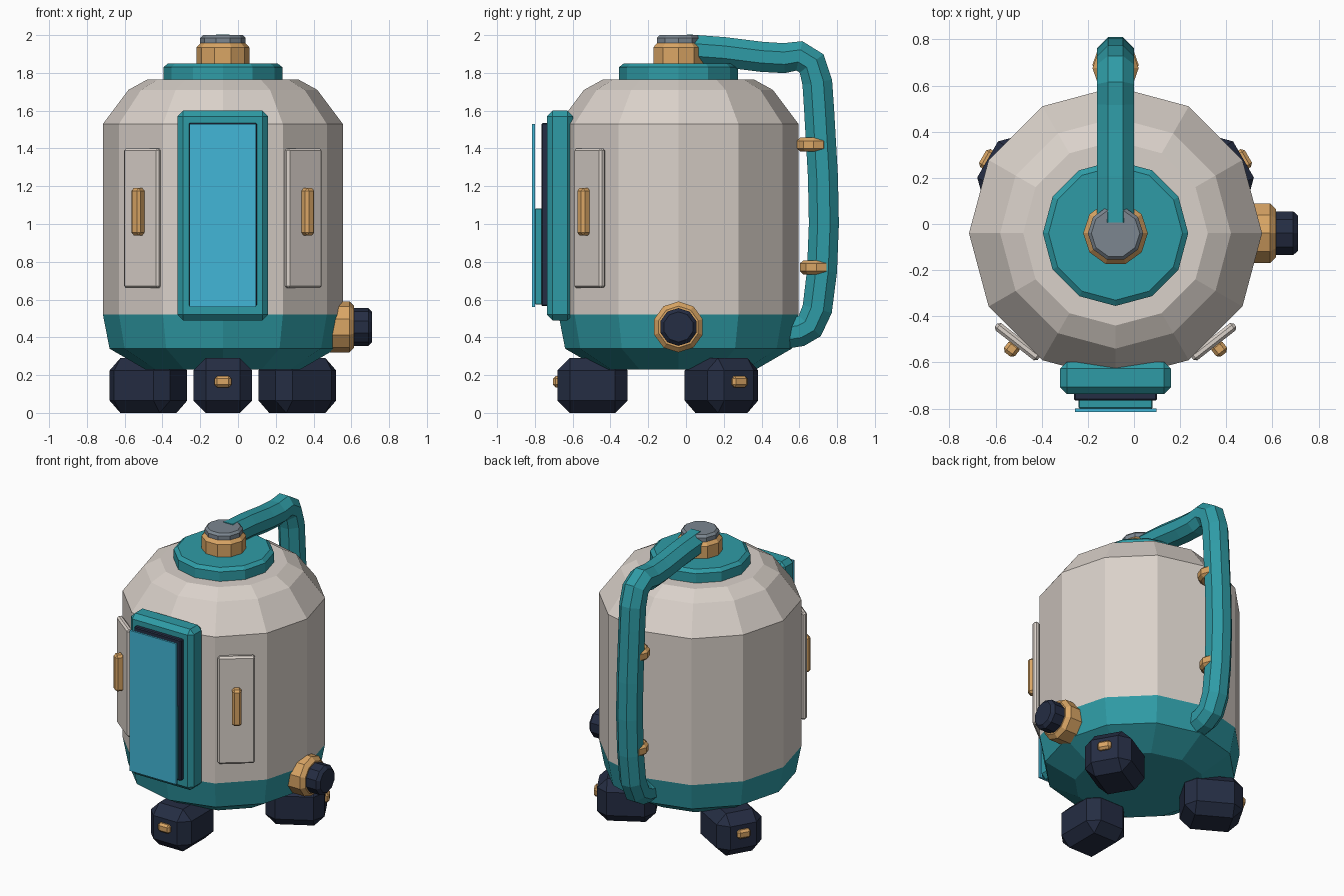
import bpy, bmesh, math
from mathutils import Vector, Matrix

if "Cube" in bpy.data.objects:
    bpy.data.objects.remove(bpy.data.objects["Cube"], do_unlink=True)

CX, CY = -0.08, -0.04  # axis of the tank


def material(name, rgb):
    m = bpy.data.materials.new(name)
    m.use_nodes = True
    m.diffuse_color = (*rgb, 1)
    m.node_tree.nodes["Principled BSDF"].inputs["Base Color"].default_value = (*rgb, 1)
    return m


cream = material("cream", (0.70, 0.64, 0.59))
teal = material("teal", (0.028, 0.33, 0.38))
navy = material("navy", (0.018, 0.026, 0.056))
gold = material("gold", (0.70, 0.38, 0.13))
blue = material("screen blue", (0.055, 0.47, 0.68))
grey = material("grey", (0.20, 0.24, 0.28))


def make(name, bm, mats, matrix=Matrix()):
    bmesh.ops.recalc_face_normals(bm, faces=bm.faces)
    mesh = bpy.data.meshes.new(name)
    bm.to_mesh(mesh)
    bm.free()
    for m in mats:
        mesh.materials.append(m)
    ob = bpy.data.objects.new(name, mesh)
    ob.matrix_world = matrix
    bpy.context.collection.objects.link(ob)
    return ob


def lathe(name, profile, sides, mats, matrix, split=None):
    """Stack of polygon rings (radius, height); faces below split use slot 1."""
    bm = bmesh.new()
    rings = []
    for r, z in profile:
        rings.append([bm.verts.new((r * math.cos(math.tau * i / sides),
                                    r * math.sin(math.tau * i / sides), z))
                      for i in range(sides)])
    for a, b in zip(rings, rings[1:]):
        for i in range(sides):
            j = (i + 1) % sides
            bm.faces.new((a[i], a[j], b[j], b[i]))
    bm.faces.new(rings[0][::-1])
    bm.faces.new(rings[-1])
    if split is not None:
        for f in bm.faces:
            f.material_index = int(f.calc_center_median().z < split)
    return make(name, bm, mats, matrix)


def box(name, size, mat, matrix, bevel=0.0):
    bm = bmesh.new()
    bmesh.ops.create_cube(bm, size=1, matrix=Matrix.Diagonal((*size, 1)))
    if bevel:
        bmesh.ops.bevel(bm, geom=bm.edges[:], offset=bevel, segments=1,
                        affect='EDGES', profile=0.5)
    return make(name, bm, [mat], matrix)


def at(x, y, z):
    return Matrix.Translation((x, y, z))


def turn(degrees, axis='Z'):
    return Matrix.Rotation(math.radians(degrees), 4, axis)


# Tank body with teal base
axis = at(CX, CY, 0)
lathe("tank_body", [(0.41, 0.23), (0.60, 0.34), (0.635, 0.52), (0.635, 1.53),
                    (0.50, 1.71), (0.40, 1.765)], 12, [cream, teal], axis, 0.52)

# Lid, collar and knob
lathe("lid", [(0.315, 1.75), (0.315, 1.83), (0.29, 1.85)], 12, [teal], axis)
lathe("collar", [(0.14, 1.84), (0.14, 1.935), (0.12, 1.957)], 10, [gold], axis)
lathe("knob", [(0.12, 1.95), (0.12, 1.985), (0.105, 2.0)], 10, [grey], axis)

# Front door frame, dark backing, lower block and screen
box("door_frame", (0.48, 0.14, 1.11), teal, at(CX, -0.667, 1.045), 0.03)
box("door_backing", (0.36, 0.05, 0.97), navy, at(CX, -0.74, 1.05), 0.006)
box("door_block", (0.32, 0.045, 0.51), teal, at(CX, -0.777, 0.828), 0.004)
box("door_screen", (0.353, 0.014, 0.97), blue, at(CX, -0.807, 1.045))

# Side panels with grips
for side, label in ((1, "left"), (-1, "right")):
    base = axis @ turn(38 * side)
    spot = Vector((CX + side * 0.425, -0.51, 0))
    place = Matrix.Translation(spot) @ turn(38 * side)
    box(f"{label}_panel", (0.235, 0.04, 0.74), cream, place @ at(0, 0, 1.03), 0.012)
    box(f"{label}_grip", (0.06, 0.06, 0.25), gold, place @ at(0, -0.04, 1.065), 0.014)

# Three feet with small latches
for label, angle in (("front", 0), ("left", 120), ("right", 240)):
    base = axis @ turn(angle)
    box(f"{label}_foot", (0.31, 0.37, 0.29), navy, base @ at(0, -0.455, 0.145), 0.065)
    box(f"{label}_foot_latch", (0.09, 0.06, 0.06), gold, base @ at(0, -0.635, 0.165), 0.014)

# Side outlet: collar and cap pointing to +x
outlet = at(0, CY, 0.455) @ turn(90, 'Y')
lathe("outlet_collar", [(0.11, 0.44), (0.135, 0.49), (0.135, 0.59), (0.11, 0.615)],
      10, [gold], outlet)
lathe("outlet_cap", [(0.10, 0.60), (0.10, 0.69), (0.08, 0.71)], 10, [navy], outlet)

# Hose swept along a bent path behind the tank
path = [(0.0, 1.925), (0.2, 1.91), (0.4, 1.885), (0.52, 1.878), (0.60, 1.89),
        (0.665, 1.85), (0.695, 1.75), (0.705, 1.6), (0.725, 1.25), (0.73, 1.0),
        (0.72, 0.75), (0.695, 0.55), (0.655, 0.46), (0.60, 0.43), (0.53, 0.42)]
points = [Vector((CX, y, z)) for y, z in path]
bm = bmesh.new()
rings = []
SIDES = 8
for i, p in enumerate(points):
    before = (p - points[i - 1]).normalized() if i else Vector()
    after = (points[i + 1] - p).normalized() if i + 1 < len(points) else Vector()
    normal = (before + after).normalized().cross(Vector((1, 0, 0)))
    ring = []
    for k in range(SIDES):
        a = math.tau * (k + 0.5) / SIDES
        ring.append(bm.verts.new(p + 0.086 * (math.cos(a) * Vector((1, 0, 0))
                                              + math.sin(a) * normal)))
    rings.append(ring)
for a, b in zip(rings, rings[1:]):
    for k in range(SIDES):
        j = (k + 1) % SIDES
        bm.faces.new((a[k], a[j], b[j], b[k]))
bm.faces.new(rings[0])
bm.faces.new(rings[-1])
make("hose", bm, [teal])

# Clips holding the hose to the tank
for label, y, z in (("upper", 0.675, 1.42), ("lower", 0.69, 0.77)):
    lathe(f"{label}_hose_clip", [(0.08, -0.037), (0.10, -0.02), (0.10, 0.02), (0.08, 0.037)],
          10, [gold], at(CX, y, z) @ Matrix.Diagonal((1, 0.92, 1, 1)))
